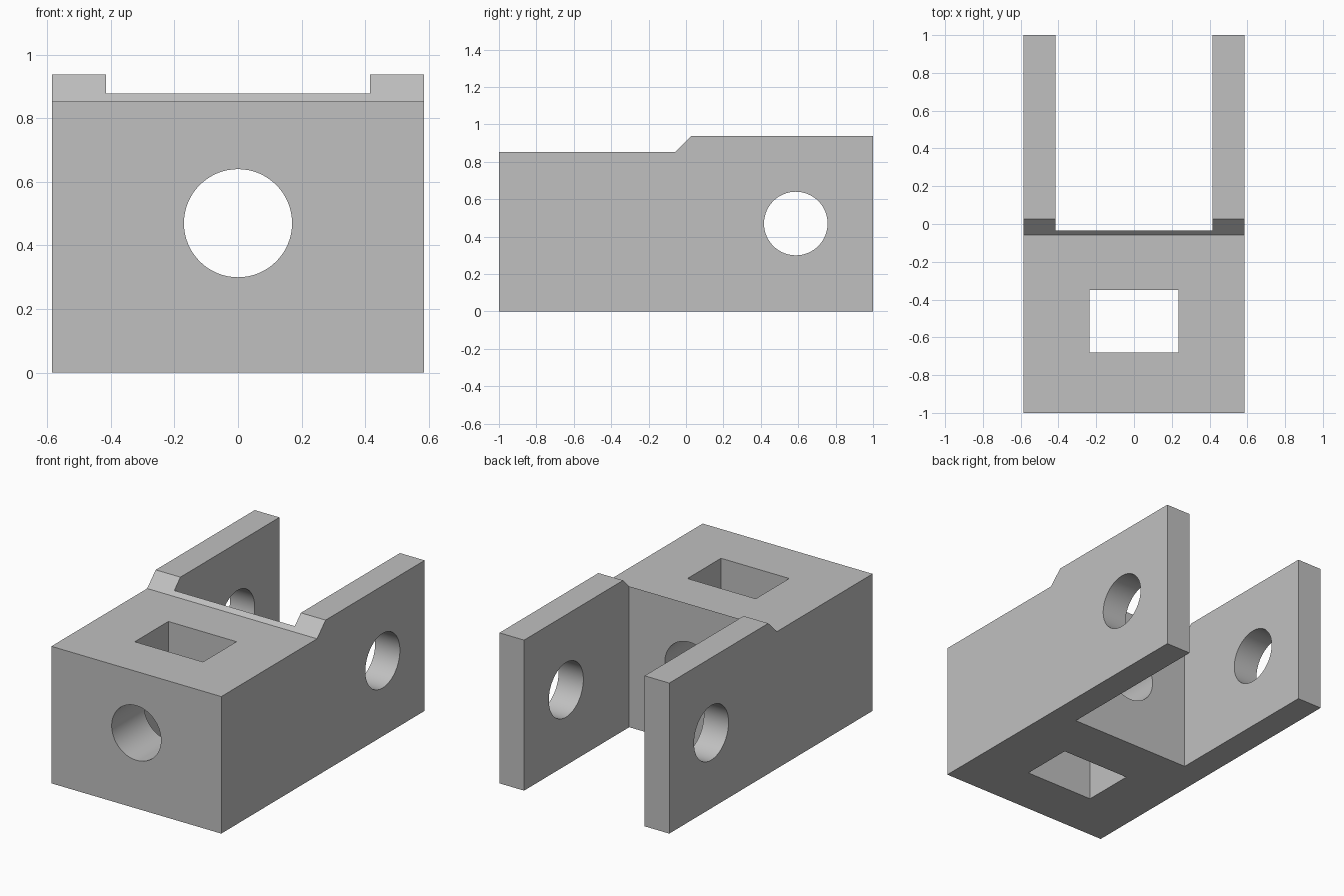
import bpy, bmesh, math
from mathutils import Vector

cube = bpy.data.objects.get("Cube")
if cube:
    bpy.data.objects.remove(cube, do_unlink=True)

HALF_W, SLOT_W, HOLE_R, HOLE_Z = 0.585, 0.415, 0.17, 0.47

grey = bpy.data.materials.new("plain grey")
grey.use_nodes = True
grey.diffuse_color = (0.53, 0.53, 0.53, 1)
grey.node_tree.nodes["Principled BSDF"].inputs["Base Color"].default_value = (0.53, 0.53, 0.53, 1)


def add_object(name, bm):
    bmesh.ops.recalc_face_normals(bm, faces=bm.faces)
    mesh = bpy.data.meshes.new(name)
    bm.to_mesh(mesh)
    bm.free()
    mesh.materials.append(grey)
    obj = bpy.data.objects.new(name, mesh)
    bpy.context.collection.objects.link(obj)
    return obj


def box_cutter(name, low, high):
    bm = bmesh.new()
    bmesh.ops.create_cube(bm, size=1)
    low, high = Vector(low), Vector(high)
    bmesh.ops.scale(bm, vec=high - low, verts=bm.verts)
    bmesh.ops.translate(bm, vec=(low + high) / 2, verts=bm.verts)
    return add_object(name, bm)


def round_cutter(name, centre, length, axis):
    bm = bmesh.new()
    bmesh.ops.create_cone(bm, cap_ends=True, segments=64, radius1=HOLE_R,
                          radius2=HOLE_R, depth=length)
    turn = Vector((0, 0, 1)).rotation_difference(Vector(axis)).to_matrix()
    bmesh.ops.rotate(bm, matrix=turn, verts=bm.verts)
    bmesh.ops.translate(bm, vec=centre, verts=bm.verts)
    return add_object(name, bm)


# Clevis body: stepped side profile extruded across the width
profile = [(-1, 0), (1, 0), (1, 0.937), (0.026, 0.937), (-0.058, 0.853), (-1, 0.853)]
bm = bmesh.new()
side = bm.faces.new([bm.verts.new((-HALF_W, y, z)) for y, z in profile])
ext = bmesh.ops.extrude_face_region(bm, geom=[side])
bmesh.ops.translate(bm, vec=(2 * HALF_W, 0, 0),
                    verts=[v for v in ext["geom"] if isinstance(v, bmesh.types.BMVert)])
body = add_object("clevis_body", bm)

# Fork slot, rectangular window, shaft bore and cross pin hole
cutters = [
    box_cutter("slot_cutter", (-SLOT_W, -0.034, -0.2), (SLOT_W, 1.2, 1.2)),
    box_cutter("window_cutter", (-0.235, -0.68, -0.2), (0.235, -0.35, 1.2)),
    round_cutter("bore_cutter", (0, -0.5, HOLE_Z), 1.4, (0, 1, 0)),
    round_cutter("pin_cutter", (0, 0.587, HOLE_Z), 1.6, (1, 0, 0)),
]
bpy.context.view_layer.objects.active = body
body.select_set(True)
for cutter in cutters:
    mod = body.modifiers.new(cutter.name, 'BOOLEAN')
    mod.operation = 'DIFFERENCE'
    mod.solver = 'EXACT'
    mod.object = cutter
    bpy.ops.object.modifier_apply(modifier=mod.name)
for cutter in cutters:
    bpy.data.objects.remove(cutter, do_unlink=True)

# Smooth bores with crisp edges
bpy.ops.object.shade_smooth_by_angle(angle=math.radians(30))
